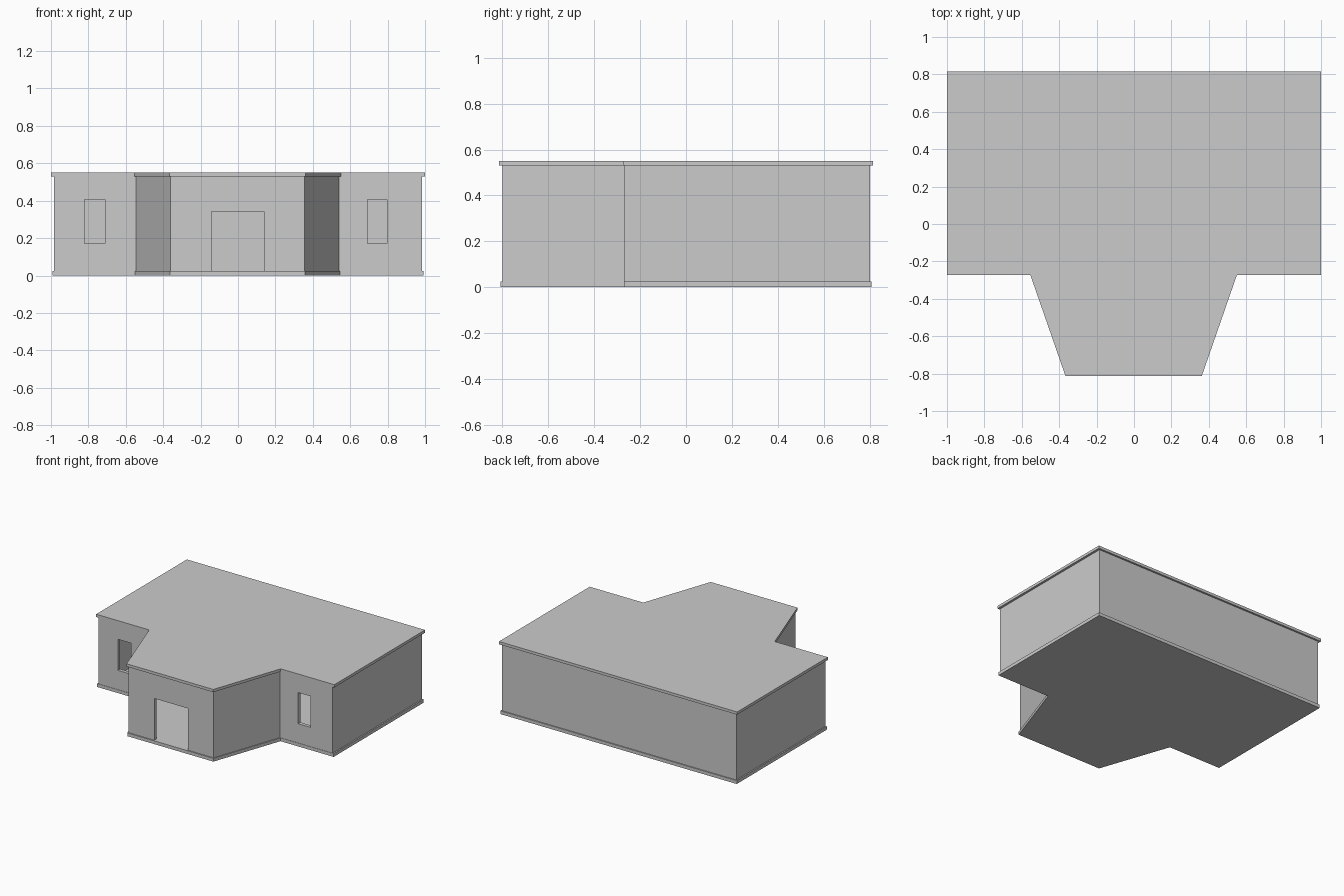
import bpy, bmesh

if "Cube" in bpy.data.objects:
    bpy.data.objects.remove(bpy.data.objects["Cube"])

# T-shaped footprint with a tapered entrance bay (counter-clockwise from above)
OUTLINE = [(-1, -0.273), (-0.554, -0.273), (-0.366, -0.814), (0.362, -0.814),
           (0.55, -0.273), (1, -0.273), (1, 0.815), (-1, 0.815)]
BASE_TOP, ROOF_BOTTOM, ROOF_TOP = 0.025, 0.53, 0.551
WALL = 0.027


def prism(name, scale, z0, z1, capped=True):
    """Extrude the scaled footprint between two heights."""
    bm = bmesh.new()
    low = [bm.verts.new((x * scale, y * scale, z0)) for x, y in OUTLINE]
    high = [bm.verts.new((x * scale, y * scale, z1)) for x, y in OUTLINE]
    n = len(OUTLINE)
    for i in range(n):
        j = (i + 1) % n
        bm.faces.new((low[i], low[j], high[j], high[i]))
    if capped:
        bm.faces.new(low[::-1])
        bm.faces.new(high)
    mesh = bpy.data.meshes.new(name)
    bm.to_mesh(mesh)
    bm.free()
    obj = bpy.data.objects.new(name, mesh)
    bpy.context.collection.objects.link(obj)
    return obj


def cut_opening(target, name, x0, x1, y, z0, z1):
    """Cut a rectangular hole through a front wall at depth y."""
    bpy.ops.mesh.primitive_cube_add(size=1, location=((x0 + x1) / 2, y, (z0 + z1) / 2))
    cutter = bpy.context.object
    cutter.name = name + "_cutter"
    cutter.scale = (x1 - x0, 0.16, z1 - z0)
    cutter.hide_render = True
    cutter.hide_set(True)
    cutter.display_type = 'WIRE'
    mod = target.modifiers.new(name, 'BOOLEAN')
    mod.operation = 'DIFFERENCE'
    mod.solver = 'EXACT'
    mod.object = cutter


# Floor slab and roof slab, both slightly wider than the walls
prism("floor_slab", 0.993, 0, BASE_TOP)
prism("roof_slab", 1.0, ROOF_BOTTOM, ROOF_TOP)

# Hollow outer walls
walls = prism("walls", 0.983, BASE_TOP, ROOF_BOTTOM, capped=False)
shell = walls.modifiers.new("thickness", 'SOLIDIFY')
shell.thickness = WALL
shell.offset = -1
shell.use_even_offset = True

# Doorway and two windows
cut_opening(walls, "doorway", -0.142, 0.139, -0.79, -0.05, 0.342)
cut_opening(walls, "left_window", -0.82, -0.71, -0.26, 0.171, 0.407)
cut_opening(walls, "right_window", 0.693, 0.796, -0.26, 0.171, 0.407)

# Apply the wall modifiers and discard the cutters
bpy.context.view_layer.update()
graph = bpy.context.evaluated_depsgraph_get()
mesh = bpy.data.meshes.new_from_object(walls.evaluated_get(graph))
walls.modifiers.clear()
walls.data = mesh
for obj in [o for o in bpy.data.objects if o.name.endswith("_cutter")]:
    bpy.data.objects.remove(obj)
